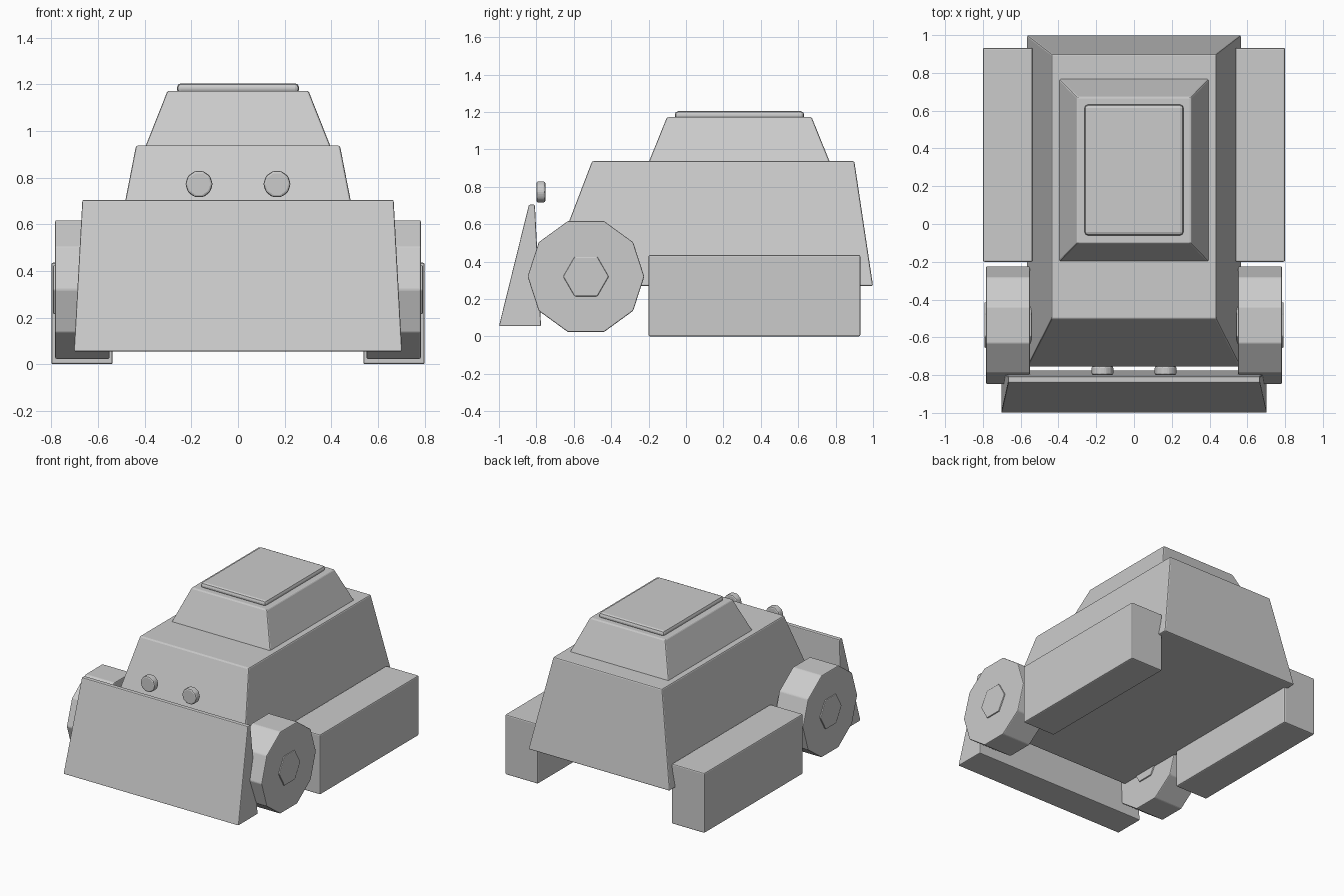
import bpy, bmesh, math

if "Cube" in bpy.data.objects:
    bpy.data.objects.remove(bpy.data.objects["Cube"])


def finish(name, bm, bevel):
    bmesh.ops.recalc_face_normals(bm, faces=bm.faces[:])
    mesh = bpy.data.meshes.new(name)
    bm.to_mesh(mesh)
    bm.free()
    obj = bpy.data.objects.new(name, mesh)
    bpy.context.collection.objects.link(obj)
    mod = obj.modifiers.new("edge_bevel", 'BEVEL')
    mod.width = bevel
    mod.segments = 2
    mod.limit_method = 'ANGLE'
    mod.angle_limit = math.radians(20)
    return obj


def frustum(name, bottom, top, bevel=0.008):
    """Tapered block; each end is (x0, x1, y0, y1, z)."""
    bm = bmesh.new()
    for x0, x1, y0, y1, z in (bottom, top):
        for x, y in ((x0, y0), (x1, y0), (x1, y1), (x0, y1)):
            bm.verts.new((x, y, z))
    bmesh.ops.convex_hull(bm, input=bm.verts[:])
    bmesh.ops.dissolve_limit(bm, angle_limit=0.01, verts=bm.verts[:], edges=bm.edges[:])
    return finish(name, bm, bevel)


def prism(name, sides, radius, centre, length, axis, bevel=0.006):
    """Regular prism along x or y with a corner pointing sideways."""
    bm = bmesh.new()
    ring = []
    for i in range(sides):
        a = 2 * math.pi * i / sides
        u, w = radius * math.cos(a), centre[2] + radius * math.sin(a)
        if axis == 'X':
            co = (centre[0] - length / 2, centre[1] + u, w)
        else:
            co = (centre[0] + u, centre[1] - length / 2, w)
        ring.append(bm.verts.new(co))
    face = bm.faces.new(ring)
    ext = bmesh.ops.extrude_face_region(bm, geom=[face], use_keep_orig=True)
    move = (length, 0, 0) if axis == 'X' else (0, length, 0)
    bmesh.ops.translate(bm, vec=move,
                        verts=[g for g in ext["geom"] if isinstance(g, bmesh.types.BMVert)])
    return finish(name, bm, bevel)


# Hull, cabin and roof hatch
frustum("hull", (-0.567, 0.567, -0.757, 1.0, 0.27), (-0.437, 0.437, -0.502, 0.9, 0.937))
frustum("cabin", (-0.398, 0.398, -0.2, 0.77, 0.93), (-0.302, 0.302, -0.102, 0.672, 1.172))
frustum("roof_hatch", (-0.262, 0.262, -0.06, 0.632, 1.16), (-0.262, 0.262, -0.06, 0.632, 1.204), 0.018)

# Front blade
frustum("front_blade", (-0.703, 0.703, -1.0, -0.775, 0.055), (-0.667, 0.667, -0.84, -0.808, 0.704), 0.006)

# Mirrored running gear and lamps
for side, s in (("left", -1), ("right", 1)):
    x0, x1 = sorted((s * 0.537, s * 0.8))
    frustum(side + "_track", (x0, x1, -0.2, 0.932, 0.0), (x0, x1, -0.2, 0.932, 0.435))
    prism(side + "_wheel", 10, 0.312, (s * 0.667, -0.535, 0.32), 0.233, 'X')
    prism(side + "_hub", 6, 0.122, (s * 0.667, -0.535, 0.32), 0.25, 'X')
    prism(side + "_lamp", 10, 0.059, (s * 0.167, -0.776, 0.772), 0.048, 'Y', 0.01)
